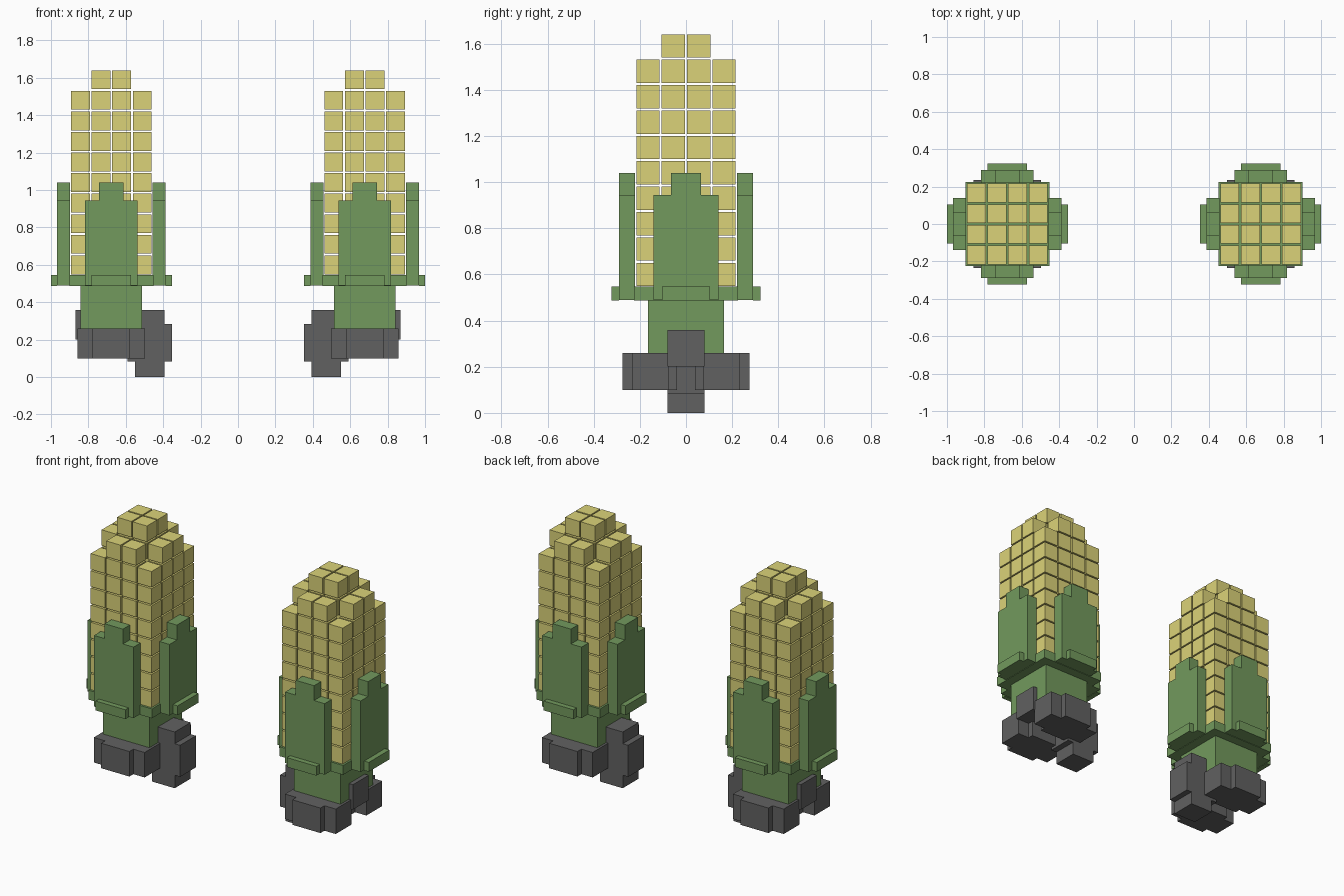
import bpy, bmesh
from mathutils import Matrix, Vector
from math import pi

if "Cube" in bpy.data.objects:
    bpy.data.objects.remove(bpy.data.objects["Cube"])

CX = 0.677  # distance of each cob from the centre


def material(name, rgb):
    m = bpy.data.materials.new(name)
    m.diffuse_color = (*rgb, 1)
    m.use_nodes = True
    m.node_tree.nodes["Principled BSDF"].inputs["Base Color"].default_value = m.diffuse_color
    return m


YELLOW = material("kernel_yellow", (0.71, 0.65, 0.19))
GREEN = material("husk_green", (0.17, 0.32, 0.11))
GREY = material("root_grey", (0.12, 0.12, 0.12))


def box(x0, x1, y0, y1, z0, z1, turn=0):
    """Box by its limits, turned about z by quarter turns."""
    size = Matrix.Diagonal((x1 - x0, y1 - y0, z1 - z0, 1))
    move = Matrix.Translation(Vector((x0 + x1, y0 + y1, z0 + z1)) / 2)
    return Matrix.Rotation(turn * pi / 2, 4, 'Z') @ move @ size


def part(name, boxes, mat, x, side=1):
    """One object from many boxes; side = -1 mirrors it in x."""
    bm = bmesh.new()
    for m in boxes:
        bmesh.ops.create_cube(bm, size=1, matrix=Matrix.Diagonal((side, 1, 1, 1)) @ m)
    bmesh.ops.recalc_face_normals(bm, faces=bm.faces)
    me = bpy.data.meshes.new(name)
    bm.to_mesh(me)
    bm.free()
    me.materials.append(mat)
    ob = bpy.data.objects.new(name, me)
    ob.location.x = x
    bpy.context.collection.objects.link(ob)


# kernels: rings of twelve, corners one row shorter, four on top
P, H = 0.11, 0.0505
kernels = []
for i in range(4):
    for j in range(4):
        x, y = (i - 1.5) * P, (j - 1.5) * P
        edge_i, edge_j = i in (0, 3), j in (0, 3)
        if edge_i and edge_j:
            rows = range(8)
        elif edge_i or edge_j:
            rows = range(9)
        else:
            rows = range(8, 10)
        for r in rows:
            z = 0.6 + r * P
            kernels.append(box(x - H, x + H, y - H, y + H, z - H, z + H))

# husk leaves with a stepped tip and a lip at the foot, on all four sides
leaves = []
for t in range(4):
    leaves += [box(-0.14, 0.14, -0.29, -0.22, 0.49, 0.945, t),
               box(-0.065, 0.065, -0.29, -0.22, 0.945, 1.04, t),
               box(-0.105, 0.105, -0.323, -0.29, 0.487, 0.547, t)]

stalk = [box(-0.165, 0.165, -0.165, 0.165, 0.26, 0.49)]
collar = [box(-0.225, 0.225, -0.225, 0.225, 0.487, 0.547)]

# stepped roots: flat front and back, upright on the inner side
flat_roots = []
for t in (0, 2):
    flat_roots += [box(-0.18, 0.18, -0.235, -0.075, 0.1, 0.26, t),
                   box(-0.1, 0.1, -0.275, -0.04, 0.1, 0.26, t)]
inner_root = [box(0.125, 0.285, -0.08, 0.08, 0, 0.36),
              box(0.085, 0.323, -0.08, 0.08, 0.083, 0.285)]
outer_root = [box(-0.193, -0.03, -0.08, 0.08, 0.2, 0.36)]

for label, s in (("left", 1), ("right", -1)):
    x = -CX * s
    part(label + "_kernels", kernels, YELLOW, x, s)
    part(label + "_leaves", leaves, GREEN, x, s)
    part(label + "_collar", collar, GREEN, x, s)
    part(label + "_stalk", stalk, GREEN, x, s)
    part(label + "_flat_roots", flat_roots, GREY, x, s)
    part(label + "_inner_root", inner_root, GREY, x, s)
    part(label + "_outer_root", outer_root, GREY, x, s)
